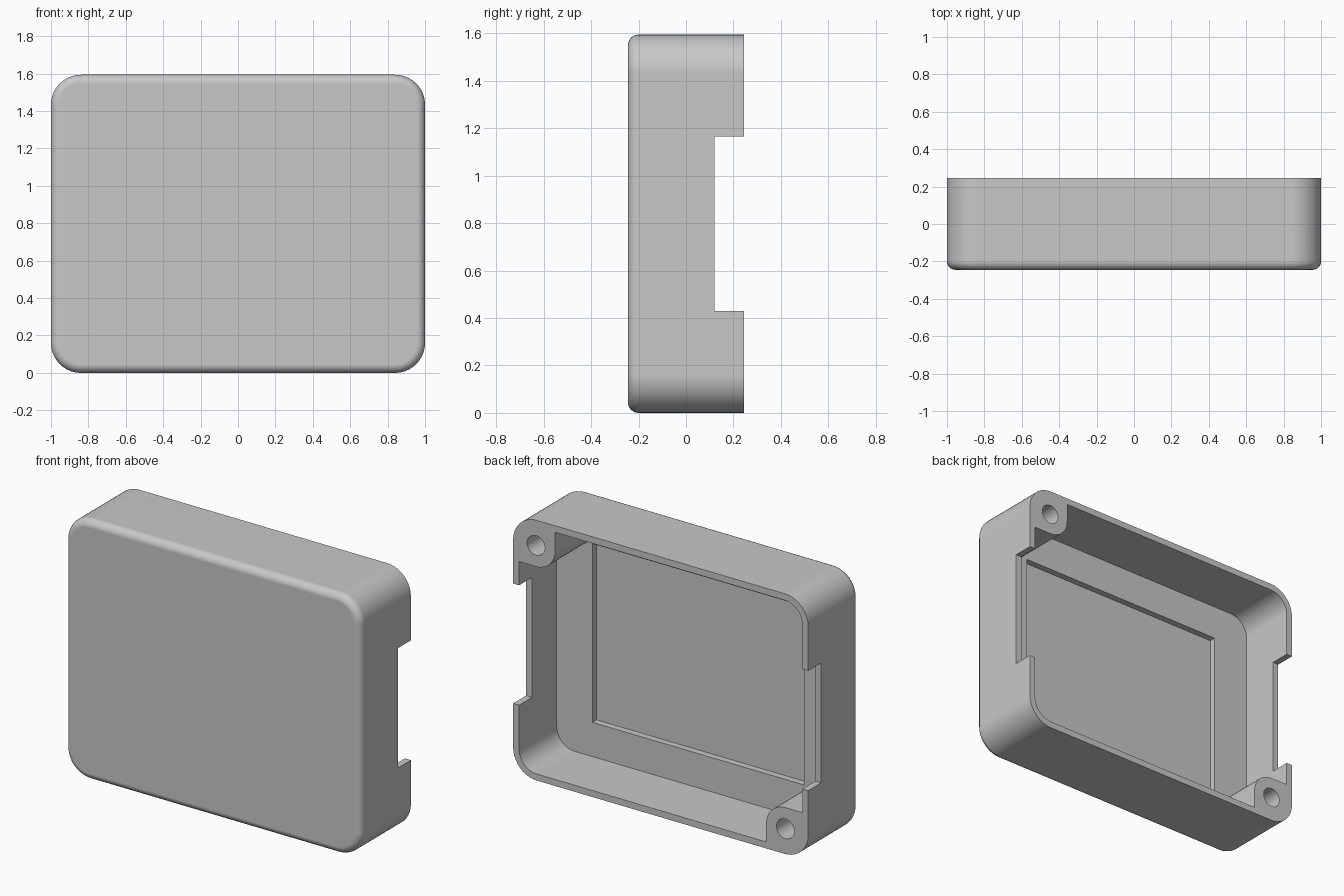
import bpy
import bmesh
from math import cos, sin, pi, radians

default = bpy.data.objects.get("Cube")
if default:
    bpy.data.objects.remove(default, do_unlink=True)

HALF_W, HALF_H, HALF_D = 1.0, 0.797, 0.245
CORNER, WALL, FILLET = 0.16, 0.04, 0.045
FLOOR_Y, RECESS_Y = -0.12, -0.16
BOSS_R, HOLE_R = 0.13, 0.06
BEYOND = HALF_D + 0.1
CORNER_X, CORNER_Z = HALF_W - CORNER, HALF_H - CORNER
HOLE_X, HOLE_Z = HALF_W - 0.155, HALF_H - 0.155

grey = bpy.data.materials.new("light grey plastic")
grey.use_nodes = True
grey.diffuse_color = (0.58, 0.58, 0.58, 1)
grey.node_tree.nodes["Principled BSDF"].inputs["Base Color"].default_value = (0.58, 0.58, 0.58, 1)


def arc(cx, cz, r, start, end, steps=10):
    angles = [radians(start + (end - start) * i / steps) for i in range(steps + 1)]
    return [(cx + r * cos(a), cz + r * sin(a)) for a in angles]


def turned(points):
    """Repeat a half outline by turning it half a turn about the centre."""
    return points + [(-x, -z) for x, z in points]


def prism(name, outline, y0, y1, fillet=0):
    """Extrude an x-z outline from y0 to y1, optionally rounding the y0 rim."""
    bm = bmesh.new()
    face = bm.faces.new([bm.verts.new((x, y0, z + HALF_H)) for x, z in outline])
    moved = bmesh.ops.extrude_face_region(bm, geom=[face], use_keep_orig=True)
    for v in moved["geom"]:
        if isinstance(v, bmesh.types.BMVert):
            v.co.y = y1
    bmesh.ops.recalc_face_normals(bm, faces=bm.faces)
    if fillet:
        rim = [e for e in bm.edges if all(abs(v.co.y - y0) < 1e-5 for v in e.verts)]
        bmesh.ops.bevel(bm, geom=rim, offset=fillet, segments=6, profile=0.5, affect='EDGES')
    mesh = bpy.data.meshes.new(name)
    bm.to_mesh(mesh)
    bm.free()
    mesh.materials.append(grey)
    obj = bpy.data.objects.new(name, mesh)
    bpy.context.collection.objects.link(obj)
    return obj


def rectangle(w, h):
    return turned([(-w, -h), (w, -h)])


# Outer shell with rounded corners and a softened front rim
outer = turned(arc(CORNER_X, -CORNER_Z, CORNER, -90, 0) + arc(CORNER_X, CORNER_Z, CORNER, 0, 90))
case = prism("case_shell", outer, -HALF_D, HALF_D, FILLET)

# Cavity outline that leaves two screw bosses in opposite corners
inner_w, inner_h = HALF_W - WALL, HALF_H - WALL
half = arc(CORNER_X, -CORNER_Z, CORNER - WALL, -90, 0)
half += [(inner_w, HOLE_Z - BOSS_R)]
half += arc(HOLE_X, HOLE_Z, BOSS_R, -90, -180)
half += [(HOLE_X - BOSS_R, inner_h)]
cutters = [prism("cavity_cutter", turned(half), FLOOR_Y, BEYOND)]

# Shallow rectangular recess in the inner floor
cutters.append(prism("recess_cutter", rectangle(0.717, 0.547), RECESS_Y, FLOOR_Y + 0.05))

# Notches through both side walls
cutters.append(prism("notch_cutter", rectangle(1.2, 0.367), 0.12, BEYOND))

# Screw holes in the bosses
for side in (1, -1):
    ring = arc(side * HOLE_X, side * HOLE_Z, HOLE_R, 0, 360, 32)[:-1]
    cutters.append(prism("screw_hole_cutter", ring, FLOOR_Y, BEYOND))

bpy.ops.object.select_all(action='DESELECT')
case.select_set(True)
bpy.context.view_layer.objects.active = case
for cutter in cutters:
    mod = case.modifiers.new(cutter.name, 'BOOLEAN')
    mod.operation = 'DIFFERENCE'
    mod.solver = 'EXACT'
    mod.object = cutter
    bpy.ops.object.modifier_apply(modifier=mod.name)
    bpy.data.objects.remove(cutter, do_unlink=True)

# Smooth fillets while the large faces stay flat
bpy.ops.object.shade_smooth_by_angle(angle=pi / 6)
weighted = case.modifiers.new("flat_faces", 'WEIGHTED_NORMAL')
weighted.keep_sharp = True
